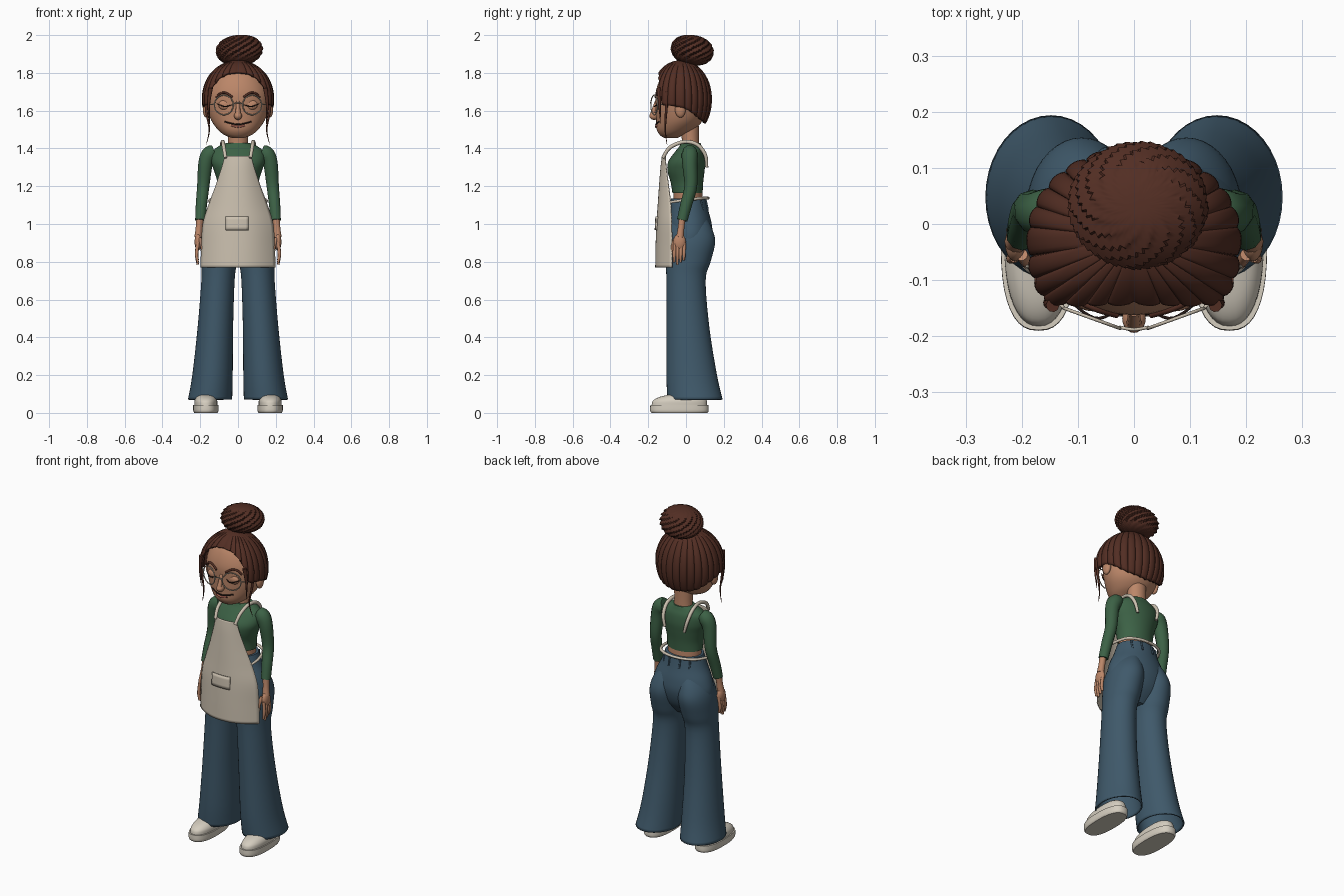
import bpy
import bmesh
from math import sin, cos, pi, sqrt, acos, copysign
from mathutils import Matrix, Vector

default_cube = bpy.data.objects.get("Cube")
if default_cube:
    bpy.data.objects.remove(default_cube, do_unlink=True)


def material(name, *rgb):
    mat = bpy.data.materials.new(name)
    mat.use_nodes = True
    mat.diffuse_color = (*rgb, 1)
    mat.node_tree.nodes["Principled BSDF"].inputs["Base Color"].default_value = (*rgb, 1)
    return mat


HAIR = material("brown hair", .085, .027, .017)
SKIN = material("warm skin", .5, .24, .14)
GREEN = material("green knit", .045, .12, .06)
DENIM = material("blue denim", .05, .1, .145)
CREAM = material("cream cloth", .6, .53, .43)
SHOE = material("shoe white", .66, .61, .52)
DARK = material("dark lash", .02, .01, .008)
LIP = material("lip", .32, .1, .07)


def finish(name, mesh, mat, thick=0.0):
    obj = bpy.data.objects.new(name, mesh)
    bpy.context.collection.objects.link(obj)
    mesh.materials.clear()
    mesh.materials.append(mat)
    bpy.ops.object.select_all(action="DESELECT")
    obj.select_set(True)
    bpy.context.view_layer.objects.active = obj
    bpy.ops.object.shade_smooth_by_angle(angle=0.8)
    if thick:
        solid = obj.modifiers.new("thickness", "SOLIDIFY")
        solid.thickness = thick
        solid.offset = 0
    return obj


def surface(name, rows, mat, closed=True, caps=True, thick=0.0):
    """Skin a list of equally long point rows."""
    bm = bmesh.new()
    grid = [[bm.verts.new(p) for p in row] for row in rows]
    count = len(grid[0])
    for low, high in zip(grid, grid[1:]):
        for i in range(count if closed else count - 1):
            j = (i + 1) % count
            bm.faces.new((low[i], low[j], high[j], high[i]))
    if caps and closed:
        bm.faces.new(grid[0][::-1])
        bm.faces.new(grid[-1])
    bmesh.ops.recalc_face_normals(bm, faces=bm.faces)
    mesh = bpy.data.meshes.new(name)
    bm.to_mesh(mesh)
    bm.free()
    return finish(name, mesh, mat, thick)


def refine(keys, steps=5):
    """Catmull-Rom interpolation of key tuples."""
    out = []
    for i in range(len(keys) - 1):
        quad = [keys[max(0, min(len(keys) - 1, i + k))] for k in (-1, 0, 1, 2)]
        for s in range(steps):
            t = s / steps
            out.append(tuple(
                b + t * ((c - a) + t * (2 * a - 5 * b + 4 * c - d + t * (3 * (b - c) + d - a))) / 2
                for a, b, c, d in zip(*quad)))
    return out + [tuple(keys[-1])]


def lookup(rows, key):
    for low, high in zip(rows, rows[1:]):
        if key <= high[0]:
            t = max(0, (key - low[0]) / (high[0] - low[0]))
            return [a + (b - a) * t for a, b in zip(low, high)]
    return list(rows[-1])


def loft(name, keys, mat, side=1, segments=40, power=2.0, **options):
    """Stack ovals given as height, x centre, y centre, x radius, y radius."""
    def bend(v):
        return copysign(abs(v) ** (2 / power), v)
    angles = [2 * pi * i / segments for i in range(segments)]
    rows = [[(side * x + rx * bend(cos(a)), y + ry * bend(sin(a)), z) for a in angles]
            for z, x, y, rx, ry in refine(keys)]
    return surface(name, rows, mat, **options)


def tube(name, points, mat, side=1):
    """Smooth round tube through points given as x, y, z, radius."""
    curve = bpy.data.curves.new(name, "CURVE")
    curve.dimensions = "3D"
    curve.bevel_depth = 1
    curve.bevel_resolution = 3
    curve.use_fill_caps = True
    spline = curve.splines.new("POLY")
    fine = refine(points)
    spline.points.add(len(fine) - 1)
    for point, (x, y, z, r) in zip(spline.points, fine):
        point.co = (side * x, y, z, 1)
        point.radius = r
    helper = bpy.data.objects.new(name + " path", curve)
    mesh = bpy.data.meshes.new_from_object(helper)
    bpy.data.objects.remove(helper)
    return finish(name, mesh, mat)


def ball(name, centre, size, mat):
    bm = bmesh.new()
    place = Matrix.Translation(centre) @ Matrix.Diagonal((*size, 1))
    bmesh.ops.create_uvsphere(bm, u_segments=24, v_segments=14, radius=1, matrix=place)
    mesh = bpy.data.meshes.new(name)
    bm.to_mesh(mesh)
    bm.free()
    return finish(name, mesh, mat)


# Head and neck
head = [(1.455, 0, -.08, .03, .035), (1.47, 0, -.077, .07, .06), (1.5, 0, -.055, .107, .1),
        (1.55, 0, -.035, .142, .123), (1.62, 0, -.03, .162, .13), (1.7, 0, -.03, .162, .13),
        (1.78, 0, -.03, .125, .1), (1.83, 0, -.03, .06, .05)]
loft("head", head, SKIN)
loft("neck", [(1.36, 0, .025, .07, .05), (1.42, 0, .025, .054, .045), (1.52, 0, .02, .055, .05)], SKIN)
head_rows = refine(head)


def on_face(x, z, lift=0.0):
    _, _, y, rx, ry = lookup(head_rows, z)
    return (x, y - ry * sqrt(max(0, 1 - (x / rx) ** 2)) - lift, z)


def face_line(name, points, radius, mat, side=1):
    tube(name, [(*on_face(x, z, .002), radius) for x, z in points], mat, side)


# Face
ball("nose_tip", (0, -.168, 1.572), (.021, .026, .021), SKIN)
tube("nose_bridge", [(0, -.155, 1.65, .01), (0, -.168, 1.61, .012), (0, -.178, 1.578, .014)], SKIN)
face_line("mouth", [(-.07, 1.542), (-.035, 1.532), (0, 1.528), (.035, 1.532), (.07, 1.542)], .004, DARK)
face_line("lower_lip", [(-.035, 1.522), (0, 1.515), (.035, 1.522)], .006, LIP)
for s in (1, -1):
    ball("ear", (s * .168, -.03, 1.605), (.018, .028, .042), SKIN)
    ball("eyelid", on_face(s * .07, 1.63, -.008), (.034, .016, .026), SKIN)
    face_line("eyebrow", [(.03, 1.672), (.065, 1.694), (.095, 1.69), (.115, 1.668)], .006, HAIR, s)
    tube("lashes", [(.035, -.158, 1.63, .002), (.07, -.168, 1.622, .003), (.112, -.14, 1.636, .002)], DARK, s)
    rim = [2 * pi * i / 16 for i in range(17)]
    tube("glasses_rim", [(.075 + .05 * cos(a), -.168 + .018 * cos(a), 1.63 + .052 * sin(a), .003)
                         for a in rim], CREAM, s)
    tube("glasses_arm", [(.125, -.15, 1.635, .003), (.165, -.1, 1.63, .003), (.178, -.03, 1.63, .003)], CREAM, s)
tube("glasses_bridge", [(-.026, -.184, 1.635, .003), (0, -.188, 1.642, .003), (.026, -.184, 1.635, .003)], CREAM)

# Hair cap: grooved dome with a centre parting and a swept hairline
hairline = refine([(0, 1.8), (.36, 1.79), (.7, 1.75), (.86, 1.69), (1, 1.635), (1.4, 1.625),
                   (1.8, 1.605), (2.4, 1.555), (pi, 1.535)])
rows = []
for step in range(25):
    row = []
    for i in range(208):
        a = 2 * pi * i / 208 - pi
        tilt = .02 + (acos((lookup(hairline, abs(a))[1] - 1.66) / .2) - .02) * step / 24
        power = 2 / 2.7 if cos(a) > 0 else 1
        groove = .955 + .06 * sqrt(abs(sin(13 * a))) * min(1, 2 * step / 24)
        r = sin(tilt) ** .92 * groove
        row.append((.182 * r * copysign(abs(sin(a)) ** power, a),
                    -.025 - .154 * r * copysign(abs(cos(a)) ** power, cos(a)),
                    1.66 + .2 * cos(tilt)))
    rows.append(row)
surface("hair_cap", rows, HAIR, caps=False, thick=.014)

# Bun: flattened ball with spiralling overlapped strands
rows = []
for step in range(1, 32):
    tilt = pi * step / 32
    row = []
    for i in range(144):
        a = 2 * pi * i / 144
        strand = (a * 13 / (2 * pi) + 2.6 * tilt) % 1
        r = sin(tilt) ** .85 * (.9 + .11 * strand)
        row.append((.007 + .126 * r * cos(a), .033 + .115 * r * sin(a),
                    1.92 + .08 * cos(tilt) + .012 * r * cos(a + 1)))
    rows.append(row)
surface("hair_bun", rows, HAIR)
for s in (1, -1):
    tube("loose_strand", [(.168, -.1, 1.7, .01), (.168, -.105, 1.6, .007), (.152, -.11, 1.5, .004),
                          (.168, -.1, 1.42, .001)], HAIR, s)
    tube("temple_strand", [(.145, -.145, 1.72, .012), (.155, -.14, 1.63, .007), (.15, -.135, 1.53, .001)], HAIR, s)

# Torso
loft("midriff", [(1.08, 0, .012, .1, .078), (1.2, 0, .01, .098, .075)], SKIN)
loft("sweater", [(1.165, 0, .008, .106, .08), (1.22, 0, .005, .109, .086), (1.28, 0, 0, .126, .098),
                 (1.33, 0, .004, .142, .098), (1.38, 0, .018, .138, .078), (1.41, 0, .024, .105, .06),
                 (1.428, 0, .025, .066, .052)], GREEN)

# Arms and hands
for s in (1, -1):
    tube("sleeve", [(.125, .02, 1.385, .036), (.152, .02, 1.37, .043), (.172, .02, 1.32, .04),
                    (.184, .025, 1.2, .034), (.194, 0, 1.1, .031), (.2, -.02, 1.02, .028)], GREEN, s)
    tube("wrist", [(.2, -.018, 1.05, .02), (.206, -.026, .98, .018), (.21, -.032, .93, .021)], SKIN, s)
    ball("palm", (s * .211, -.034, .905), (.019, .033, .045), SKIN)
    for n in range(4):
        y = -.06 + .017 * n
        tip = .785 + .012 * abs(n - 1)
        tube("finger", [(.213, y, .9, .009), (.219, y - .002, .84, .009), (.213, y - .003, tip, .006)], SKIN, s)
    tube("thumb", [(.2, -.055, .925, .011), (.19, -.07, .88, .01), (.19, -.07, .84, .006)], SKIN, s)

# Wide trousers
loft("trouser_hips", [(.78, 0, .01, .09, .05), (.85, 0, .01, .17, .105), (.93, 0, .022, .186, .118),
                      (1, 0, .02, .17, .116), (1.07, 0, .015, .136, .104), (1.135, 0, .014, .112, .092)], DENIM)
for s in (1, -1):
    loft("trouser_leg", [(.07, .148, .048, .113, .142), (.2, .135, .03, .103, .13), (.45, .12, .01, .09, .11),
                         (.7, .106, 0, .084, .1), (.8, .1, .012, .09, .114), (.9, .094, .026, .092, .124),
                         (.97, .085, .026, .08, .11), (1.04, .07, .02, .045, .08)],
         DENIM, s, caps=False, thick=.008)
    for x, y in ((.035, .104), (.085, .078)):
        tube("belt_loop", [(x, y + .012, 1.075, .005), (x, y, 1.13, .005)], DENIM, s)

# Shoes
for s in (1, -1):
    loft("shoe_sole", [(0, .17, -.035, .062, .148), (.012, .17, -.035, .067, .155),
                       (.042, .17, -.035, .067, .154)], SHOE, s, power=2.5)
    loft("shoe_upper", [(.042, .17, -.035, .061, .147), (.065, .17, -.032, .06, .142),
                        (.085, .17, -.02, .05, .118), (.1, .17, 0, .034, .07)], SHOE, s, power=2.3)

# Apron: curved sheet given as height, half width, front y, edge y
apron = refine([(.77, .197, -.16, -.075), (.88, .193, -.158, -.074), (1, .185, -.154, -.076),
                (1.1, .155, -.147, -.08), (1.2, .118, -.14, -.092), (1.3, .085, -.132, -.105),
                (1.36, .07, -.124, -.11)])


def on_apron(x, z, lift=0.0):
    _, width, front, edge = lookup(apron, z)
    return (x, front + (edge - front) * abs(x / width) ** 2.2 - lift, z)


surface("apron", [[on_apron(row[1] * (i / 12 - 1), row[0]) for i in range(25)] for row in apron],
        CREAM, closed=False, thick=.006)
surface("apron_pocket", [[on_apron(-.065 + .12 * i / 8, .967 + .073 * k / 4, .006) for i in range(9)]
                         for k in range(5)], CREAM, closed=False, thick=.009)
for s in (1, -1):
    tube("shoulder_strap", [(.066, -.122, 1.35, .009), (.075, -.085, 1.405, .01), (.08, -.01, 1.435, .01),
                            (.085, .06, 1.42, .01), (.08, .102, 1.365, .01), (.065, .11, 1.3, .008)], CREAM, s)
    tube("waist_tie", [(.145, -.085, 1.115, .007), (.15, -.02, 1.125, .008), (.12, .07, 1.135, .008),
                       (.06, .108, 1.137, .008), (0, .117, 1.137, .008)], CREAM, s)
